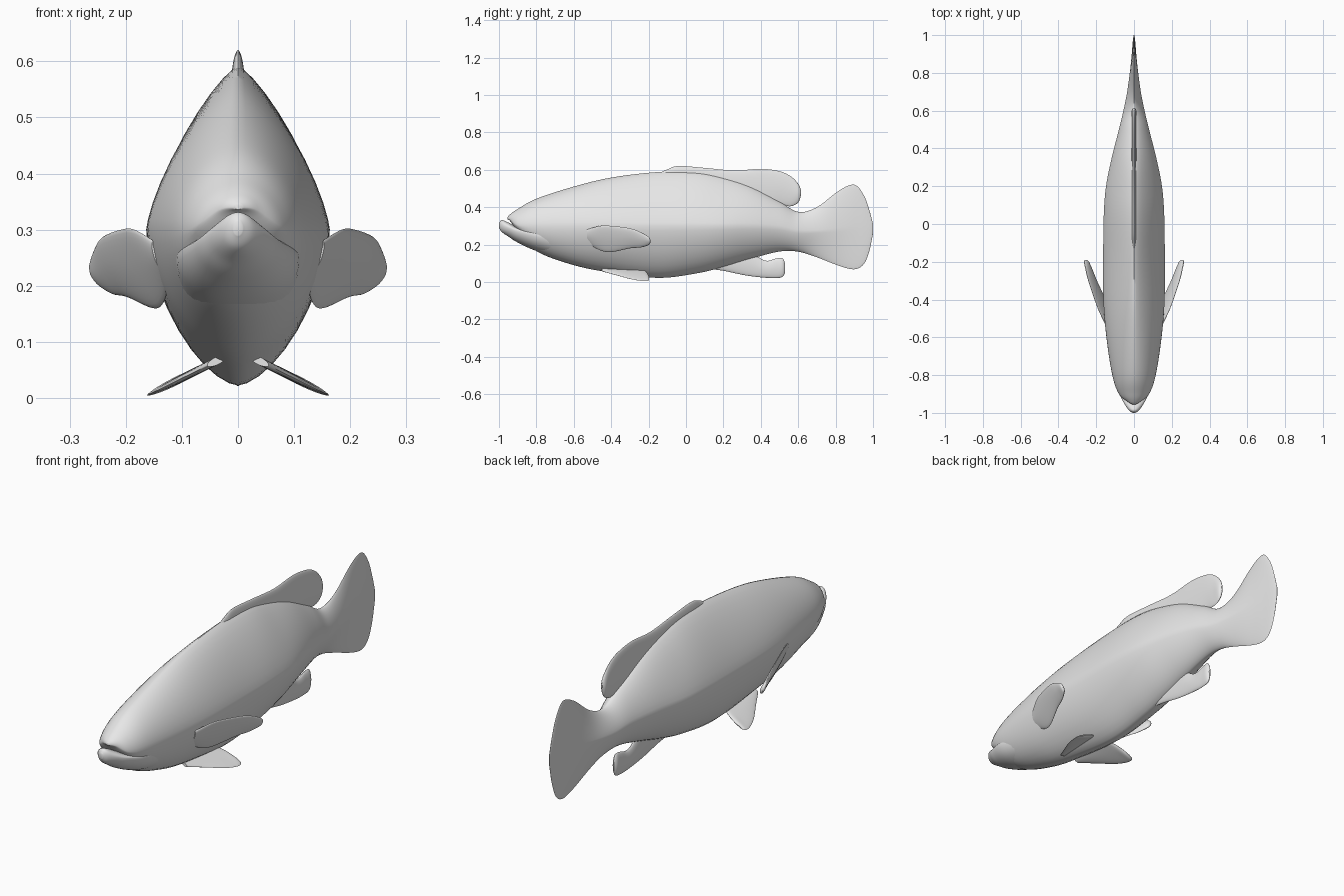
import bpy, bmesh, math

cube = bpy.data.objects.get("Cube")
if cube:
    bpy.data.objects.remove(cube, do_unlink=True)

skin = bpy.data.materials.new("pale grey skin")
skin.use_nodes = True
grey = (0.8, 0.8, 0.8, 1)
skin.diffuse_color = grey
skin.node_tree.nodes["Principled BSDF"].inputs["Base Color"].default_value = grey


def spline(rows, steps=6):
    """Smooth the list of stations with a Catmull-Rom curve."""
    out = []
    for i in range(len(rows) - 1):
        a, b, c, d = (rows[max(i - 1, 0)], rows[i], rows[i + 1],
                      rows[min(i + 2, len(rows) - 1)])
        for k in range(steps):
            t = k / steps
            out.append([q + 0.5 * t * (r - p + t * (2*p - 5*q + 4*r - s
                        + t * (3 * (q - r) + s - p)))
                        for p, q, r, s in zip(a, b, c, d)])
    return out + [list(rows[-1])]


def power(v, n):
    return math.copysign(abs(v) ** (2 / n), v)


def loft(name, stations, place=lambda x, y, z: (x, y, z), sides=40):
    """Stations: y, low, high, half width, widest level, upper and lower fullness."""
    bm = bmesh.new()
    rings = []
    for y, low, high, width, level, up, down in spline(stations):
        ring = []
        for k in range(sides):
            ang = 2 * math.pi * k / sides
            c, s = math.cos(ang), math.sin(ang)
            n = up if s >= 0 else down
            reach = high - level if s >= 0 else level - low
            ring.append(bm.verts.new(place(max(width, 0.001) * power(c, n), y,
                                           level + reach * power(s, n))))
        rings.append(ring)
    for a, b in zip(rings, rings[1:]):
        for k in range(sides):
            j = (k + 1) % sides
            bm.faces.new((a[k], a[j], b[j], b[k]))
    bm.faces.new(rings[0])
    bm.faces.new(rings[-1])
    bmesh.ops.recalc_face_normals(bm, faces=bm.faces)
    mesh = bpy.data.meshes.new(name)
    bm.to_mesh(mesh)
    bm.free()
    mesh.materials.append(skin)
    obj = bpy.data.objects.new(name, mesh)
    bpy.context.collection.objects.link(obj)
    bpy.ops.object.select_all(action="DESELECT")
    obj.select_set(True)
    bpy.context.view_layer.objects.active = obj
    bpy.ops.object.shade_smooth_by_angle(angle=math.radians(50))
    return obj


def fin(name, outline, thick, place=lambda x, y, z: (x, y, z)):
    """Thin lens-shaped fin; outline rows are y, low edge, high edge."""
    last = len(outline) - 1
    rows = [(y, a, b, thick * (0.3 if i == last else 1), (a + b) / 2, 1.8, 1.8)
            for i, (y, a, b) in enumerate(outline)]
    return loft(name, rows, place, 28)


# Body, running from the upper lip into the tail fin
loft("body_and_tail", [
    (-.955, .336, .346, .008, .34, 2, 2),
    (-.94, .325, .362, .035, .335, 1.9, 2),
    (-.9, .27, .39, .08, .305, 1.8, 2),
    (-.8, .165, .445, .115, .3, 1.7, 1.9),
    (-.6, .09, .51, .146, .3, 1.55, 1.8),
    (-.4, .05, .558, .162, .3, 1.4, 1.65),
    (-.15, .022, .588, .163, .3, 1.3, 1.6),
    (.05, .045, .588, .16, .3, 1.3, 1.6),
    (.2, .08, .56, .148, .3, 1.3, 1.6),
    (.35, .125, .51, .118, .3, 1.4, 1.6),
    (.5, .163, .43, .08, .29, 1.5, 1.6),
    (.6, .162, .375, .056, .27, 1.5, 1.5),
    (.7, .132, .4, .036, .27, 1.3, 1.3),
    (.82, .086, .49, .02, .28, 1.3, 1.3),
    (.9, .068, .52, .012, .29, 1.5, 1.5),
    (.95, .095, .465, .008, .29, 1.7, 1.7),
    (.98, .165, .385, .005, .285, 1.8, 1.8),
    (1, .26, .31, .002, .285, 2, 2)])

# Protruding lower jaw
loft("lower_jaw", [
    (-1, .29, .315, .008, .303, 2, 2),
    (-.985, .267, .331, .028, .3, 2, 2),
    (-.95, .243, .318, .052, .29, 2, 2),
    (-.9, .211, .295, .077, .275, 2, 2),
    (-.8, .166, .28, .108, .255, 2, 2),
    (-.65, .125, .25, .11, .23, 2, 2)])

# Fins on the centre line
fin("dorsal_fin", [
    (-.16, .5, .575), (-.1, .5, .602), (-.04, .5, .62), (.1, .48, .61),
    (.26, .43, .596), (.4, .4, .605), (.5, .41, .592), (.56, .405, .565),
    (.6, .425, .525), (.615, .465, .49)], .012)
fin("anal_fin", [
    (.12, .07, .11), (.2, .06, .15), (.32, .035, .17), (.42, .023, .115),
    (.48, .021, .125), (.515, .027, .128), (.53, .05, .1)], .012)

# Paired side and belly fins
for side, word in ((1, "left"), (-1, "right")):
    fin(word + "_pectoral_fin", [
        (-.53, .21, .28), (-.46, .17, .3), (-.4, .16, .3), (-.3, .18, .287),
        (-.24, .185, .265), (-.2, .198, .242), (-.19, .212, .225)], .011,
        lambda x, y, z: (side * (x + .165 + .38 * (y + .46) + .4 * (z - .25)), y, z))
    # The belly fins spread outward and down
    fin(word + "_pelvic_fin", [
        (-.45, -.03, .005), (-.38, -.035, .045), (-.3, -.035, .092),
        (-.24, -.03, .115), (-.21, .02, .117), (-.197, .07, .108)], .007,
        lambda x, y, s: (side * (.05 + .95 * s + .4 * x), y, .06 - .47 * s + .9 * x))
